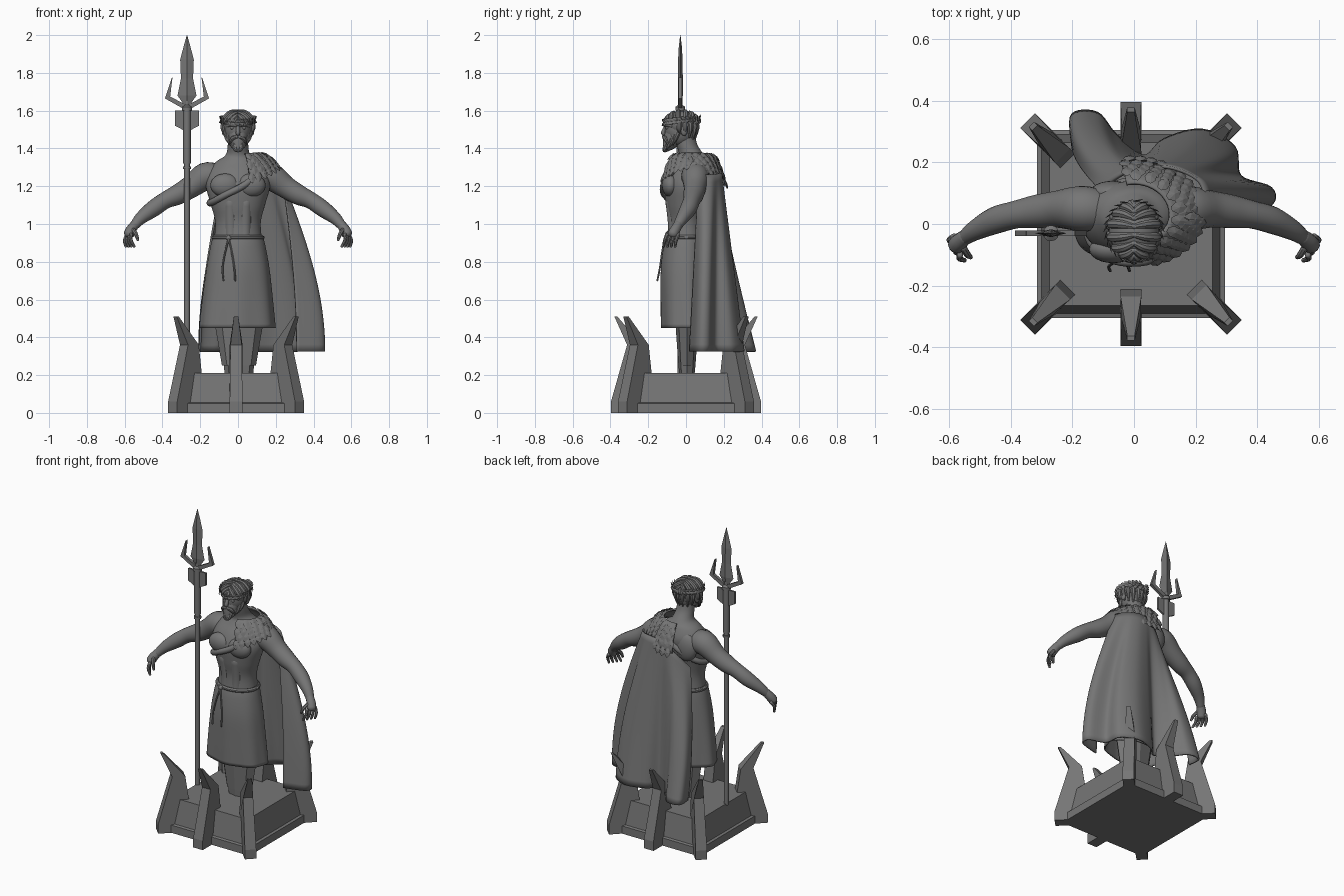
import bpy, bmesh
from math import sin, cos, pi, radians
from mathutils import Vector, Matrix

if "Cube" in bpy.data.objects:
    bpy.data.objects.remove(bpy.data.objects["Cube"])

stone = bpy.data.materials.new("dark_grey_stone")
stone.use_nodes = True
stone.diffuse_color = (.18, .18, .18, 1)
stone.node_tree.nodes["Principled BSDF"].inputs["Base Color"].default_value = stone.diffuse_color


def finish(name, bm, angle=40, thickness=0):
    """Turn a bmesh into a shaded object, optionally thickened."""
    bmesh.ops.recalc_face_normals(bm, faces=bm.faces)
    mesh = bpy.data.meshes.new(name)
    bm.to_mesh(mesh)
    bm.free()
    mesh.materials.append(stone)
    ob = bpy.data.objects.new(name, mesh)
    bpy.context.collection.objects.link(ob)
    if thickness:
        solid = ob.modifiers.new("thickness", "SOLIDIFY")
        solid.thickness = thickness
        solid.offset = 0
    bpy.ops.object.select_all(action="DESELECT")
    ob.select_set(True)
    bpy.context.view_layer.objects.active = ob
    if angle:
        bpy.ops.object.shade_smooth_by_angle(angle=radians(angle))


def spline(points, count):
    """Sample a smooth curve evenly through points of any dimension."""
    pts = [Vector(p) for p in points]
    last = len(pts) - 1
    out = []
    for i in range(count + 1):
        s = i / count * last
        k = min(int(s), last - 1)
        t = s - k
        b, c = pts[k], pts[k + 1]
        a, d = pts[max(k - 1, 0)], pts[min(k + 2, last)]
        m, n = (c - a) / 2, (d - b) / 2
        out.append(b + m * t + (3 * (c - b) - 2 * m - n) * t ** 2 + (2 * (b - c) + m + n) * t ** 3)
    return out


def skin(bm, rings, closed=True, caps=True):
    """Bridge successive rings of points with quads."""
    rows = [[bm.verts.new(p) for p in ring] for ring in rings]
    n = len(rows[0])
    for lo, hi in zip(rows, rows[1:]):
        for i in range(n if closed else n - 1):
            j = (i + 1) % n
            bm.faces.new((lo[i], lo[j], hi[j], hi[i]))
    if caps:
        bm.faces.new(rows[0][::-1])
        bm.faces.new(rows[-1])


def limb(bm, points, sides=12, steps=4):
    """Rounded tube through (x, y, z, radius) points."""
    path = spline(points, steps * (len(points) - 1))
    ref, rings = Vector((.31, .9, .23)), []
    for i, p in enumerate(path):
        t = (path[min(i + 1, len(path) - 1)].xyz - path[max(i - 1, 0)].xyz).normalized()
        ref = (ref - t * ref.dot(t)).normalized()
        other = t.cross(ref)

        def ring(shift, scale):
            return [p.xyz + t * shift * p.w + (ref * cos(q) + other * sin(q)) * p.w * scale
                    for q in (2 * pi * k / sides for k in range(sides))]
        if i == 0:
            rings += [ring(-.6, .4), ring(-.4, .75)]
        rings.append(ring(0, 1))
        if i == len(path) - 1:
            rings += [ring(.4, .75), ring(.6, .4)]
    skin(bm, rings)


def ball(bm, centre, radii):
    m = Matrix.Translation(centre) @ Matrix.Diagonal((*radii, 1))
    bmesh.ops.create_uvsphere(bm, u_segments=24, v_segments=14, radius=1, matrix=m)


def leaf(bm, base, along, normal, length, width):
    """Oval pointed leaf with a low ridge on both faces."""
    d, n = along.normalized(), normal.normalized()
    s = d.cross(n).normalized()
    outline = ((0, .4), (.35, 1), (.7, .85), (1, 0), (.7, -.85), (.35, -1), (0, -.4))
    rim = [bm.verts.new(base + d * length * u + s * width * w) for u, w in outline]
    for side in (1, -1):
        ridge = bm.verts.new(base + d * length * .5 + n * side * width * .3)
        for i in range(len(rim)):
            bm.faces.new((rim[i], rim[(i + 1) % len(rim)], ridge))


def ellipse(z, cx, cy, rx, ry, wave=0, n=48):
    return [(cx + rx * cos(q) * (1 + wave * sin(7 * q)), cy + ry * sin(q) * (1 + wave * sin(7 * q)), z)
            for q in (2 * pi * k / n for k in range(n))]


# Plinth
bm = bmesh.new()
skin(bm, [[(sx * h - .01, sy * h, z) for sx, sy in ((-1, -1), (1, -1), (1, 1), (-1, 1))]
          for h, z in ((.305, 0), (.305, .05), (.29, .055), (.265, .21))])
finish("plinth", bm, 0)

# Six claws: radial offset, height, half width
claw = ((0, 0, .034), (0, .06, .034), (-.085, .36, .03), (-.018, .51, .012), (-.034, .51, .012),
        (-.162, .36, .034), (-.185, .2, .034), (-.185, 0, .034))
for name, turn, reach in (("front", -90, .397), ("back", 90, .397), ("front_left", -45, .475),
                          ("back_left", 45, .475), ("front_right", -135, .475), ("back_right", 135, .475)):
    bm = bmesh.new()
    spin = Matrix.Rotation(radians(turn), 3, "Z")
    skin(bm, [[spin @ Vector((reach + r, side * w, z)) + Vector((-.01, 0, 0)) for r, z, w in claw]
              for side in (-1, 1)])
    finish(name + "_claw", bm, 0)

# Support under the skirt
bm = bmesh.new()
skin(bm, [ellipse(z, .005, .005, rx, ry, n=8) for z, rx, ry in
          ((.2, .075, .04), (.25, .08, .045), (.25, .09, .045), (.6, .15, .07))])
finish("leg_support", bm, 0)

# Torso and neck
bm = bmesh.new()
body = ((.86, 0, 0, .135, .105), (1.0, 0, 0, .12, .092), (1.1, 0, -.002, .143, .105),
        (1.2, 0, .008, .17, .122), (1.27, 0, .025, .16, .115), (1.33, 0, .035, .115, .085),
        (1.365, 0, .03, .066, .066), (1.42, 0, .005, .054, .055), (1.49, 0, -.01, .053, .055))
skin(bm, [ellipse(*row) for row in spline(body, 40)])
for side in (1, -1):
    ball(bm, (side * .068, -.082, 1.205), (.078, .045, .062))
    ball(bm, (side * .07, .1, 1.22), (.075, .04, .09))
    limb(bm, [(side * .036, -.064, .92, .033), (side * .037, -.062, 1.0, .034), (side * .04, -.075, 1.12, .034)])
finish("torso", bm)

# Arms with hands, mirrored
for name, s in (("left", 1), ("right", -1)):
    bm = bmesh.new()
    limb(bm, [(s * x, y, z, r) for x, y, z, r in
              ((.12, .045, 1.25, .07), (.175, .05, 1.25, .074), (.25, .048, 1.197, .06), (.32, .04, 1.155, .054),
               (.385, .03, 1.125, .045), (.45, .012, 1.08, .044), (.515, -.02, 1.03, .033), (.55, -.045, .99, .024))],
         sides=20)
    limb(bm, [(s * .545, -.04, 1.0, .024), (s * .567, -.058, .968, .028), (s * .578, -.07, .945, .028)])
    for k in range(4):
        y = -.04 - .02 * k
        limb(bm, [(s * (.583 - .006 * k), y, .945, .0105), (s * (.6 - .011 * k), y - .012, .915, .0095),
                  (s * (.594 - .015 * k), y - .018, .88, .007)], sides=8, steps=3)
    limb(bm, [(s * .556, -.075, .97, .012), (s * .54, -.1, .945, .011), (s * .53, -.108, .915, .007)], sides=8)
    finish(name + "_arm", bm)

# Head and face
bm = bmesh.new()
ball(bm, (0, -.025, 1.505), (.072, .088, .095))
limb(bm, [(0, -.105, 1.52, .009), (0, -.12, 1.485, .012), (0, -.116, 1.477, .011)])
for s in (1, -1):
    ball(bm, (s * .074, -.01, 1.495), (.012, .018, .028))
    limb(bm, [(s * .01, -.112, 1.522, .009), (s * .035, -.1, 1.526, .01), (s * .058, -.075, 1.518, .007)])
    ball(bm, (s * .03, -.098, 1.508), (.012, .01, .008))
finish("head", bm)

# Beard and moustache
bm = bmesh.new()
limb(bm, [(0, -.065, 1.465, .052), (0, -.085, 1.43, .042), (0, -.104, 1.4, .022), (0, -.113, 1.385, .008)])
for s in (1, -1):
    limb(bm, [(s * .006, -.118, 1.462, .009), (s * .03, -.11, 1.452, .012), (s * .043, -.097, 1.425, .005)], sides=8)
    for k in range(4):
        limb(bm, [(s * (.064 - .015 * k), -.035 - .02 * k, 1.5 - .02 * k, .014),
                  (s * (.06 - .015 * k), -.052 - .02 * k, 1.46 - .02 * k, .013),
                  (s * (.042 - .013 * k), -.07 - .016 * k, 1.42 - .012 * k, .005)], sides=8)
finish("beard", bm)

# Hair: cap, locks swept from a central parting, short curls at the nape
bm = bmesh.new()
crown, size = Vector((0, -.022, 1.53)), Vector((.082, .088, .07))
ball(bm, crown, size)
for side in (1, -1):
    for k in range(8):
        p, q = radians(k * 18 - 63), radians(k * 23 - 80)
        lock = []
        for t, r in ((0, .008), (.35, .014), (.7, .015), (1, .006)):
            d = Vector((side * cos(q), sin(q), 0)) * t + Vector((0, sin(p), cos(p))) * (1 - t)
            lock.append((*(crown + d.normalized() * size), r))
        limb(bm, lock, sides=8)
        if k > 2:
            lower = [(crown.x + side * cos(q) * w, crown.y + sin(q) * w, z, r) for w, z, r in
                     ((.078, 1.535, .014), (.08, 1.505, .014), (.068, 1.475 - .03 * sin(q), .005))]
            limb(bm, lower, sides=8)
finish("hair", bm)

# Laurel wreath
bm = bmesh.new()
for k in range(28):
    q = 2 * pi * k / 28
    out = Vector((cos(q), sin(q), 0))
    p = Vector((.087 * out.x, -.022 + .094 * out.y, 1.548 + .012 * out.y))
    turn = Vector((-out.y, out.x, 0)) * (1 if out.x < 0 else -1)
    for lift in (.6, -.5):
        leaf(bm, p, turn + out * .3 + Vector((0, 0, lift)), out, .035, .009)
finish("wreath", bm, 0)

# Skirt with soft folds
bm = bmesh.new()
rows = ((.45, -.003, -.002, .197, .124, .025), (.6, -.002, -.005, .182, .123, .018),
        (.76, 0, -.007, .163, .121, .01), (.88, 0, -.004, .142, .111, .004), (.94, 0, 0, .127, .1, 0))
skin(bm, [ellipse(*row, n=84) for row in spline(rows, 20)], caps=False)
finish("skirt", bm, 50, .008)

# Belt with knot and hanging cords
bm = bmesh.new()
belt = [(*ellipse(.928, 0, 0, .132, .105)[k % 48], .009) for k in range(0, 50, 2)]
limb(bm, belt, sides=8, steps=2)
ball(bm, (-.05, -.105, .925), (.015, .013, .014))
for x in (-.02, -.082):
    limb(bm, [(-.05, -.112, .92, .006), ((x - .05) / 2, -.125, .86, .005),
              (x, -.138, .77, .005), (x + .005, -.152, .7, .005)], sides=8)
finish("belt", bm)

# Sash from the left shoulder round the right side
bm = bmesh.new()
limb(bm, [(.12, -.075, 1.28, .018), (.04, -.117, 1.21, .018), (-.065, -.113, 1.155, .018), (-.138, -.055, 1.115, .018),
          (-.146, .02, 1.115, .018), (-.115, .085, 1.145, .018), (-.03, .132, 1.21, .018), (.06, .125, 1.28, .018)])
finish("sash", bm)


def shoulder(a, t):
    """Point on the collar: angle round the neck, 0 inner to 1 outer."""
    r = .115 + .085 * t
    squash, fall = (.78, .12) if sin(a) < 0 else (.88, .15)
    drop = fall * ((t + .2) / 1.2) ** 2 * (1 - .65 * cos(a) ** 2)
    return Vector((r * cos(a), .03 + r * sin(a) * squash, 1.375 - .02 * t - drop))


# Feathered collar
start, end = radians(-72), radians(102)
bm = bmesh.new()
skin(bm, [[shoulder(start + (end - start) * i / 24, t / 6) for i in range(25)] for t in range(7)], False, False)
finish("collar", bm, 60, .01)
bm = bmesh.new()
for row in range(5):
    count = 9 + 2 * row
    for i in range(count):
        a = start + (end - start) * (i + .25 + row % 2 * .5) / count
        t = .05 + row * .21
        p, along = shoulder(a, t), shoulder(a, t + .1) - shoulder(a, t)
        normal = along.cross(shoulder(a + .05, t) - p).normalized()
        normal *= 1 if normal.z > 0 else -1
        leaf(bm, p + normal * .01, along, normal, .058, .019)
finish("collar_feathers", bm, 0)

# Cape: blend from the shoulder line to the folded hem
top = spline(((.235, .07, 1.26), (.21, .14, 1.26), (.13, .18, 1.27), (.05, .185, 1.26), (-.03, .165, 1.2),
              (-.11, .11, 1.1)), 66)
hem = spline([(x, y, .324) for x, y in
              ((.31, .02), (.44, .06), (.445, .115), (.345, .155), (.325, .25), (.22, .305), (.1, .275),
               (.03, .22), (-.06, .29), (-.12, .36), (-.2, .355), (-.2, .27))], 66)
bm = bmesh.new()
skin(bm, [[(p.x + (q.x - p.x) * sin(v * pi / 2), p.y + (q.y - p.y) * v, p.z + (q.z - p.z) * v)
           for p, q in zip(top, hem)] for v in (k / 24 for k in range(25))], False, False)
finish("cape", bm, 60, .01)

# Spear: shaft, sleeve and rings
X, Y = -.27, -.03
bm = bmesh.new()
skin(bm, [ellipse(z, X, Y, r, r, n=12) for z, r in
          ((.2, .015), (1.29, .015), (1.29, .022), (1.305, .022), (1.305, .016), (1.32, .016),
           (1.32, .02), (1.6, .02), (1.6, .026), (1.62, .026), (1.63, .012), (1.65, .012))])
finish("spear_shaft", bm, 40)

# Spear blade and side prongs
bm = bmesh.new()
skin(bm, [[(X + w, Y, z), (X, Y + d, z), (X - w, Y, z), (X, Y - d, z)] for z, w, d in
          ((1.63, .015, .01), (1.68, .05, .013), (1.77, .032, .013), (1.87, .036, .012), (1.94, .018, .008),
           (2, .001, .001))])
for s in (1, -1):
    skin(bm, [[(X + s * x, Y - .009, z), (X + s * (x - dx), Y - .009, z + dz),
               (X + s * (x - dx), Y + .009, z + dz), (X + s * x, Y + .009, z)] for x, z, dx, dz in
              ((.01, 1.605, 0, .028), (.117, 1.665, .028, .01), (.08, 1.775, .003, 0))])
finish("spear_head", bm, 0)

# Fin below the blade
bm = bmesh.new()
skin(bm, [[(X + x, Y + y, z) for x, z in
           ((-.063, 1.6), (.063, 1.6), (.063, 1.52), (0, 1.487), (-.063, 1.52))] for y in (-.006, .006)])
finish("spear_fin", bm, 0)
